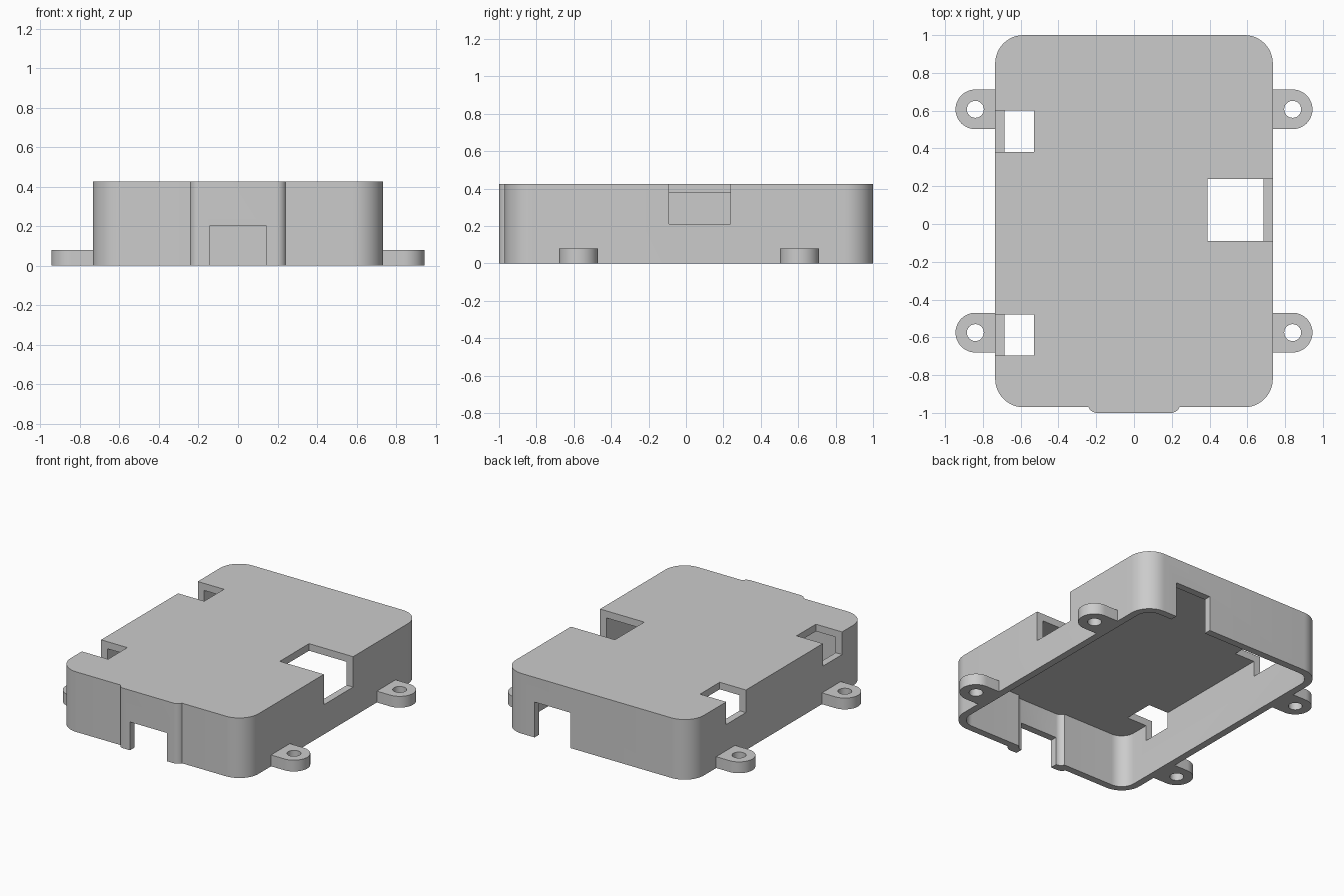
import bpy, bmesh, math

cube = bpy.data.objects.get("Cube")
if cube:
    bpy.data.objects.remove(cube, do_unlink=True)

GREY = (0.6, 0.6, 0.6, 1)
mat = bpy.data.materials.new("plain_grey")
mat.use_nodes = True
mat.diffuse_color = GREY
mat.node_tree.nodes["Principled BSDF"].inputs["Base Color"].default_value = GREY

HALF_X, FRONT, BACK, HEIGHT, WALL = 0.735, -0.97, 1.0, 0.425, 0.05


def arc(cx, cy, r, start, end, steps=12):
    angles = [math.radians(start + (end - start) * i / steps) for i in range(steps + 1)]
    return [(cx + r * math.cos(a), cy + r * math.sin(a)) for a in angles]


def prism(name, outline, z0, z1):
    bm = bmesh.new()
    face = bm.faces.new([bm.verts.new((x, y, z0)) for x, y in outline])
    top = bmesh.ops.extrude_face_region(bm, geom=[face])["geom"]
    verts = [v for v in top if isinstance(v, bmesh.types.BMVert)]
    bmesh.ops.translate(bm, verts=verts, vec=(0, 0, z1 - z0))
    bmesh.ops.recalc_face_normals(bm, faces=bm.faces)
    mesh = bpy.data.meshes.new(name)
    bm.to_mesh(mesh)
    bm.free()
    obj = bpy.data.objects.new(name, mesh)
    bpy.context.collection.objects.link(obj)
    mesh.materials.append(mat)
    return obj


def box(name, x0, x1, y0, y1, z0, z1):
    return prism(name, [(x0, y0), (x1, y0), (x1, y1), (x0, y1)], z0, z1)


def activate(obj):
    bpy.ops.object.select_all(action='DESELECT')
    obj.select_set(True)
    bpy.context.view_layer.objects.active = obj


def cut(obj, cutter):
    activate(obj)
    mod = obj.modifiers.new("cut", 'BOOLEAN')
    mod.operation, mod.solver, mod.object = 'DIFFERENCE', 'EXACT', cutter
    bpy.ops.object.modifier_apply(modifier=mod.name)
    bpy.data.objects.remove(cutter, do_unlink=True)


def smooth(obj):
    activate(obj)
    bpy.ops.object.shade_smooth_by_angle(angle=math.radians(30))


def case_outline(inset):
    """Rounded rectangle with a shallow rounded bulge at the front."""
    r = 0.15 - inset
    cx, y0, y1 = HALF_X - 0.15, FRONT + 0.15, BACK - 0.15
    bx, by, br = 0.195 - inset, -0.95 + inset, 0.05
    lean = math.degrees(math.asin(0.02 / br))
    return (arc(-cx, y0, r, 180, 270)
            + arc(-bx, by, br, 180 + lean, 270, 8)
            + arc(bx, by, br, 270, 360 - lean, 8)
            + arc(cx, y0, r, 270, 360)
            + arc(cx, y1, r, 0, 90)
            + arc(-cx, y1, r, 90, 180))


# Hollow case, open underneath
case = prism("case_shell", case_outline(0), 0, HEIGHT)
cut(case, prism("cavity", case_outline(WALL), -0.1, HEIGHT - WALL))

# Openings through the roof and side walls
cut(case, box("large_side_window", 0.39, 0.9, -0.09, 0.237, 0.21, 0.6))
for y0, y1 in ((0.38, 0.60), (-0.695, -0.48)):
    cut(case, box("small_side_window", -0.9, -0.53, y0, y1, 0.265, 0.6))

# Cable slots at the bottom of the front and back walls
cut(case, box("front_slot", -0.145, 0.145, -1.1, -0.85, -0.1, 0.2))
cut(case, box("back_slot", 0.205, 0.485, 0.85, 1.1, -0.1, 0.25))
smooth(case)

# Four screw lugs
for side, side_name in ((1, "left"), (-1, "right")):
    for y, end_name in ((0.607, "back"), (-0.575, "front")):
        outline = [(0.73, y - 0.105)] + arc(0.84, y, 0.105, -90, 90, 24) + [(0.73, y + 0.105)]
        lug = prism(f"{end_name}_{side_name}_lug", [(side * x, v) for x, v in outline], 0, 0.08)
        cut(lug, prism("screw_hole", arc(side * 0.84, y, 0.045, 0, 345, 23), -0.1, 0.2))
        smooth(lug)
